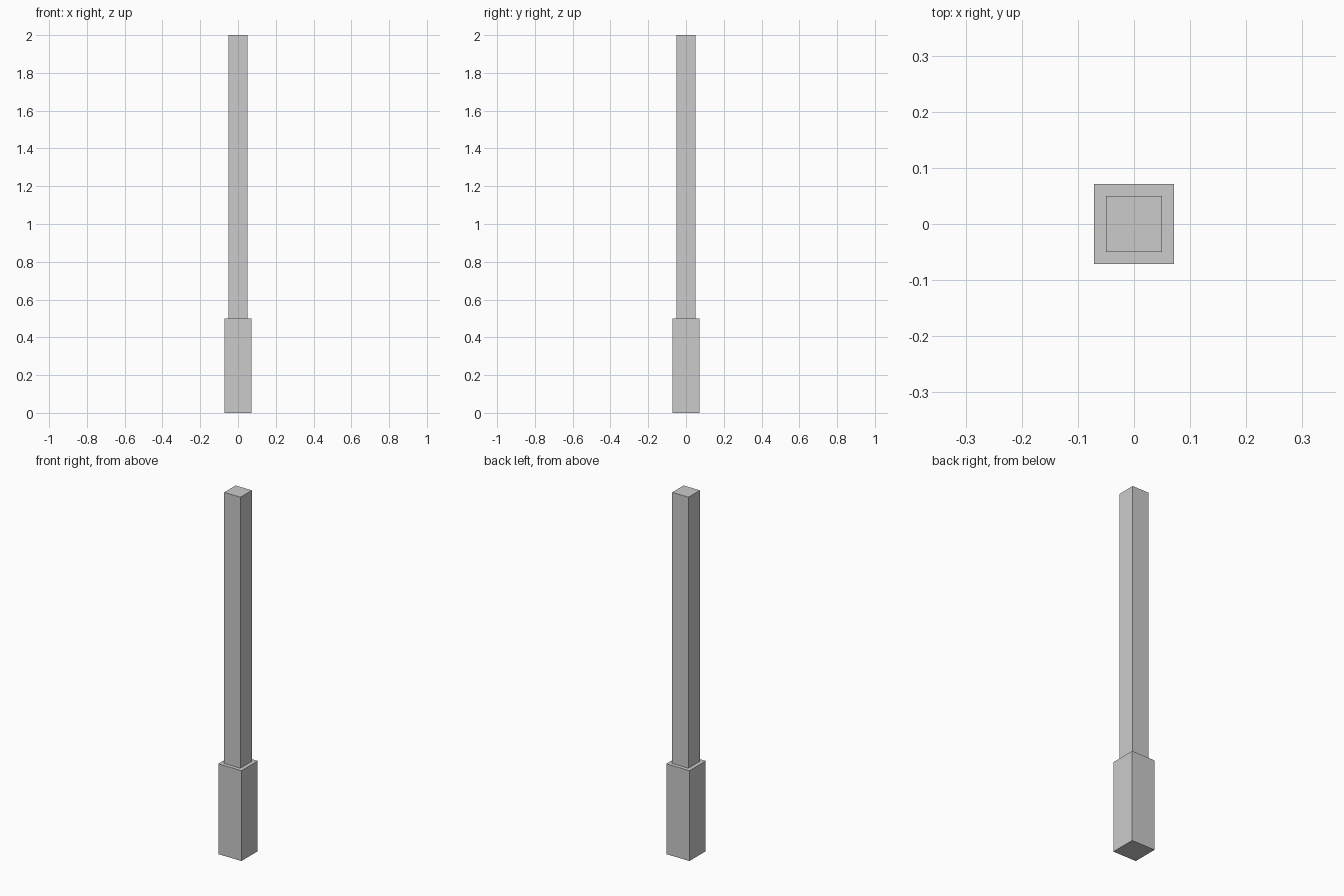
import bpy

if "Cube" in bpy.data.objects:
    bpy.data.objects.remove(bpy.data.objects["Cube"])


def box(name, width, z0, z1):
    """Square upright block between two heights."""
    bpy.ops.mesh.primitive_cube_add(size=1, location=(0, 0, (z0 + z1) / 2))
    obj = bpy.context.object
    obj.name = name
    obj.scale = (width, width, z1 - z0)
    bpy.ops.object.transform_apply(location=False, rotation=False, scale=True)
    return obj


# Thick square base sleeve
box("post_base", 0.142, 0.0, 0.5)
# Slim square shaft standing on the base
box("post_shaft", 0.1, 0.5, 2.0)
